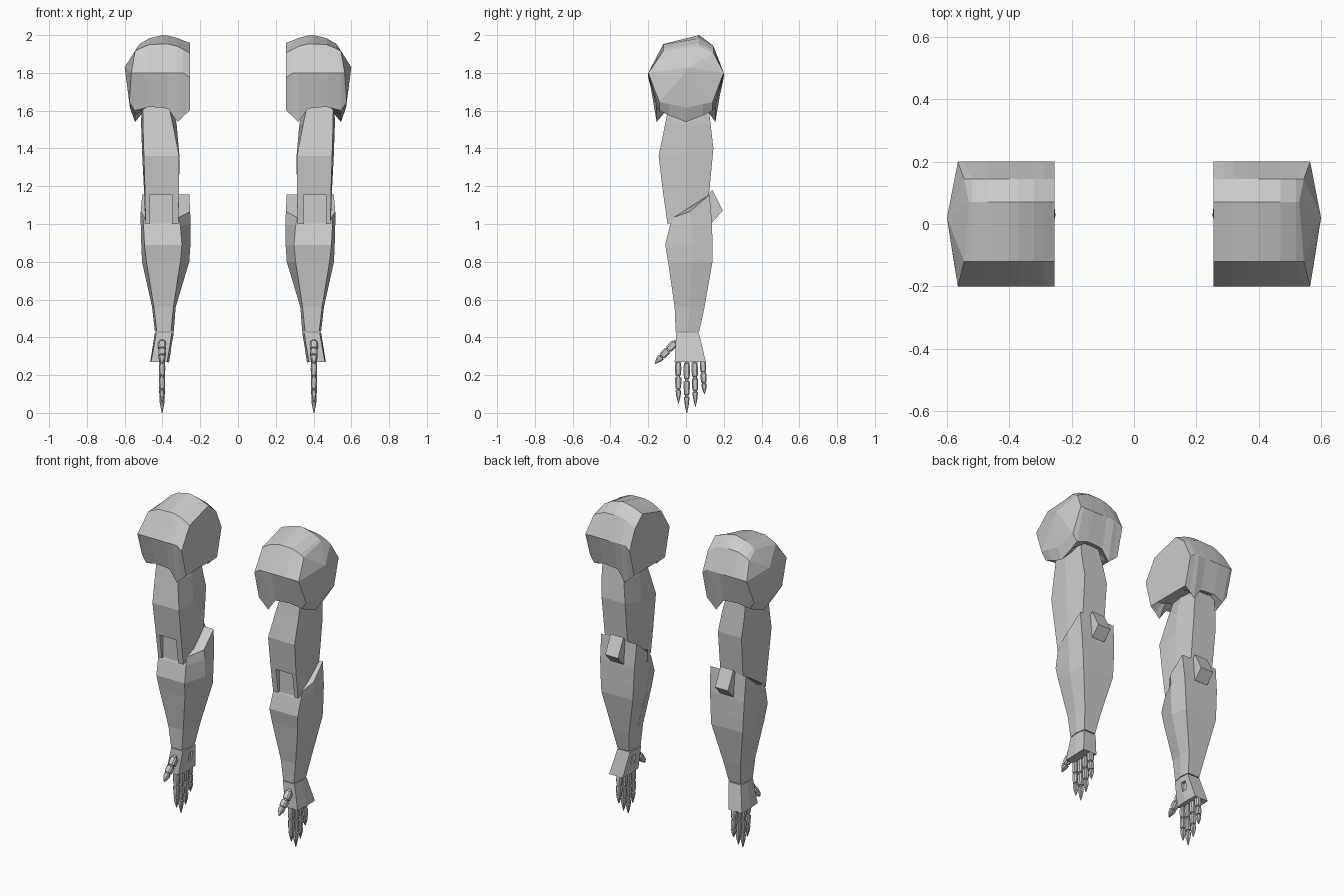
import bpy, bmesh, math
from mathutils import Vector

if "Cube" in bpy.data.objects:
    bpy.data.objects.remove(bpy.data.objects["Cube"])

grey = bpy.data.materials.new("plain grey")
grey.diffuse_color = (0.6, 0.6, 0.6, 1)
grey.use_nodes = True
grey.node_tree.nodes["Principled BSDF"].inputs["Base Color"].default_value = grey.diffuse_color


def loft(name, rings, apex=None, cutter=None):
    """Skin a list of equal-length rings, cap the ends, mirror to the other arm."""
    bm = bmesh.new()
    vs = [[bm.verts.new(p) for p in r] for r in rings]
    n = len(vs[0])
    for a, b in zip(vs, vs[1:]):
        for i in range(n):
            j = (i + 1) % n
            bm.faces.new((a[i], a[j], b[j], b[i]))
    bm.faces.new(vs[0][::-1])
    if apex:
        tip = bm.verts.new(apex)
        for i in range(n):
            bm.faces.new((vs[-1][i], vs[-1][(i + 1) % n], tip))
    else:
        bm.faces.new(vs[-1])
    bmesh.ops.recalc_face_normals(bm, faces=bm.faces)
    me = bpy.data.meshes.new(name)
    bm.to_mesh(me)
    bm.free()
    me.materials.append(grey)
    ob = bpy.data.objects.new(name, me)
    bpy.context.collection.objects.link(ob)
    if cutter:
        cut = ob.modifiers.new("recess", 'BOOLEAN')
        cut.operation, cut.object, cut.solver = 'DIFFERENCE', cutter, 'EXACT'
    ob.modifiers.new("other arm", 'MIRROR').use_mirror_merge = False
    return ob


def box_cutter(name, lo, hi):
    bpy.ops.mesh.primitive_cube_add(size=1, location=[(a + b) / 2 for a, b in zip(lo, hi)])
    ob = bpy.context.object
    ob.name = name
    ob.scale = [b - a for a, b in zip(lo, hi)]
    ob.hide_render = True
    ob.hide_viewport = True
    ob.display_type = 'WIRE'
    return ob


def limb_ring(z, front, mid, back, ys):
    """Six-sided section: x ranges of the front, middle and back, and their y values."""
    (f0, f1), (m0, m1), (b0, b1) = front, mid, back
    yf, ym, yb = ys
    zs = z if isinstance(z, tuple) else (z, z, z)
    return [(f0, yf, zs[0]), (f1, yf, zs[0]), (m1, ym, zs[1]),
            (b1, yb, zs[2]), (b0, yb, zs[2]), (m0, ym, zs[1])]


# Shoulder: faceted shell with hanging lips and a domed outer side
def shoulder_ring(x, lip, mid, edge, top, under):
    return [(x, -.155, lip), (x, -.2, mid), (x, -.12, edge), (x, .07, top),
            (x, .145, edge - .01), (x, .2, mid), (x, .155, lip),
            (x, .1, under), (x, 0, under), (x, -.1, under)]


outer = [(.575, -.14, 1.645), (.565, -.2, 1.8), (.545, -.12, 1.915), (.53, .07, 1.94),
         (.545, .145, 1.905), (.565, .2, 1.8), (.575, .14, 1.645),
         (.574, .09, 1.635), (.572, 0, 1.615), (.574, -.09, 1.635)]
hem = [(.545, p[1], p[2]) for p in outer]
for i, z in {0: 1.6, 6: 1.6, 7: 1.575, 8: 1.54, 9: 1.575}.items():
    hem[i] = (.545, hem[i][1], z)
for i in (2, 3, 4):
    hem[i] = (.52, hem[i][1], hem[i][2] + .014)
loft("shoulder", [
    shoulder_ring(.255, 1.60, 1.775, 1.905, 1.96, 1.60),
    shoulder_ring(.29, 1.57, 1.80, 1.925, 1.972, 1.605),
    shoulder_ring(.32, 1.54, 1.80, 1.94, 1.985, 1.62),
    shoulder_ring(.37, 1.61, 1.80, 1.953, 1.997, 1.63),
    shoulder_ring(.40, 1.615, 1.80, 1.953, 2.0, 1.63),
    shoulder_ring(.47, 1.62, 1.80, 1.95, 1.983, 1.63),
    hem, outer], apex=(.60, .02, 1.83))

# Upper arm with a recess in front of the elbow
elbow_cut = box_cutter("elbow_cutter", (.35, -.3, .9), (.465, -.085, 1.155))
loft("upper_arm", [
    limb_ring((1.0, 1.02, 1.10), (.315, .49), (.315, .492), (.325, .48), (-.098, 0, .115)),
    limb_ring((1.17, 1.17, 1.19), (.313, .492), (.312, .497), (.325, .485), (-.122, 0, .125)),
    limb_ring((1.36, 1.36, 1.40), (.312, .498), (.31, .507), (.325, .49), (-.145, 0, .145)),
    limb_ring((1.53, 1.53, 1.53), (.345, .503), (.325, .513), (.345, .50), (-.11, 0, .13)),
    limb_ring(1.66, (.375, .505), (.36, .51), (.375, .50), (-.085, 0, .115))],
    cutter=elbow_cut)

# Elbow core filling the joint
loft("elbow_joint", [
    limb_ring(.95, (.33, .48), (.33, .48), (.33, .48), (-.06, 0, .09)),
    limb_ring(1.12, (.33, .48), (.33, .48), (.33, .48), (-.08, 0, .11))])

# Forearm: bulges below the elbow, slanted top edge rising to the back
loft("forearm", [
    limb_ring(.43, (.355, .43), (.34, .44), (.35, .43), (-.055, .01, .07)),
    limb_ring(.56, (.342, .445), (.33, .455), (.33, .45), (-.06, .02, .098)),
    limb_ring(.80, (.305, .485), (.258, .508), (.275, .495), (-.095, .03, .14)),
    limb_ring(.89, (.297, .495), (.252, .512), (.27, .50), (-.11, .03, .14)),
    limb_ring((.99, 1.0, 1.0), (.305, .50), (.252, .515), (.265, .505), (-.085, .03, .138)),
    limb_ring((1.035, 1.065, 1.155), (.315, .495), (.253, .515), (.258, .507),
              (-.065, .02, .125))])

# Elbow spur: tilted block on the back
spur = [(.125, 1.165), (.14, 1.18), (.195, 1.07), (.14, 1.01), (.1, 1.03)]
loft("elbow_spur", [[(x, y, z) for y, z in spur] for x in (.34, .43)])

# Hand slab flaring outwards, with a small socket on its inner side
socket_cut = box_cutter("socket_cutter", (.30, .01, .335), (.366, .045, .39))
loft("hand", [
    limb_ring((.27, .268, .27), (.375, .46), (.365, .465), (.37, .465), (-.06, .02, .105)),
    limb_ring(.425, (.35, .432), (.34, .44), (.345, .432), (-.052, .01, .068))],
    cutter=socket_cut)


# Fingers and thumb: jointed, tapered digits
def digit(name, start, end, width):
    a, b = Vector(start), Vector(end)
    d = (b - a).normalized()
    side = d.cross(Vector((1, 0, 0))).normalized()
    steps = [(0, .55), (.07, .55), (.08, .9), (.2, 1), (.36, .9), (.37, .6), (.41, .6),
             (.42, .95), (.54, .95), (.66, .85), (.67, .55), (.70, .55), (.71, .85),
             (.82, .72), (1, .12)]
    rings = []
    for t, s in steps:
        c, h = a.lerp(b, t), width * s / 2
        rings.append([c + Vector((sx * h, 0, 0)) + side * (sy * h)
                      for sx, sy in ((-1, -.6), (-.6, -1), (.6, -1), (1, -.6),
                                     (1, .6), (.6, 1), (-.6, 1), (-1, .6))])
    loft(name, rings)


for name, y0, y1, tip in (("index_finger", -.042, -.04, .05), ("middle_finger", .004, .004, 0),
                          ("ring_finger", .045, .05, .035), ("little_finger", .088, .098, .10)):
    digit(name, (.402, y0, .285), (.402, y1, tip), .034)
digit("thumb", (.402, -.05, .38), (.402, -.165, .26), .042)
